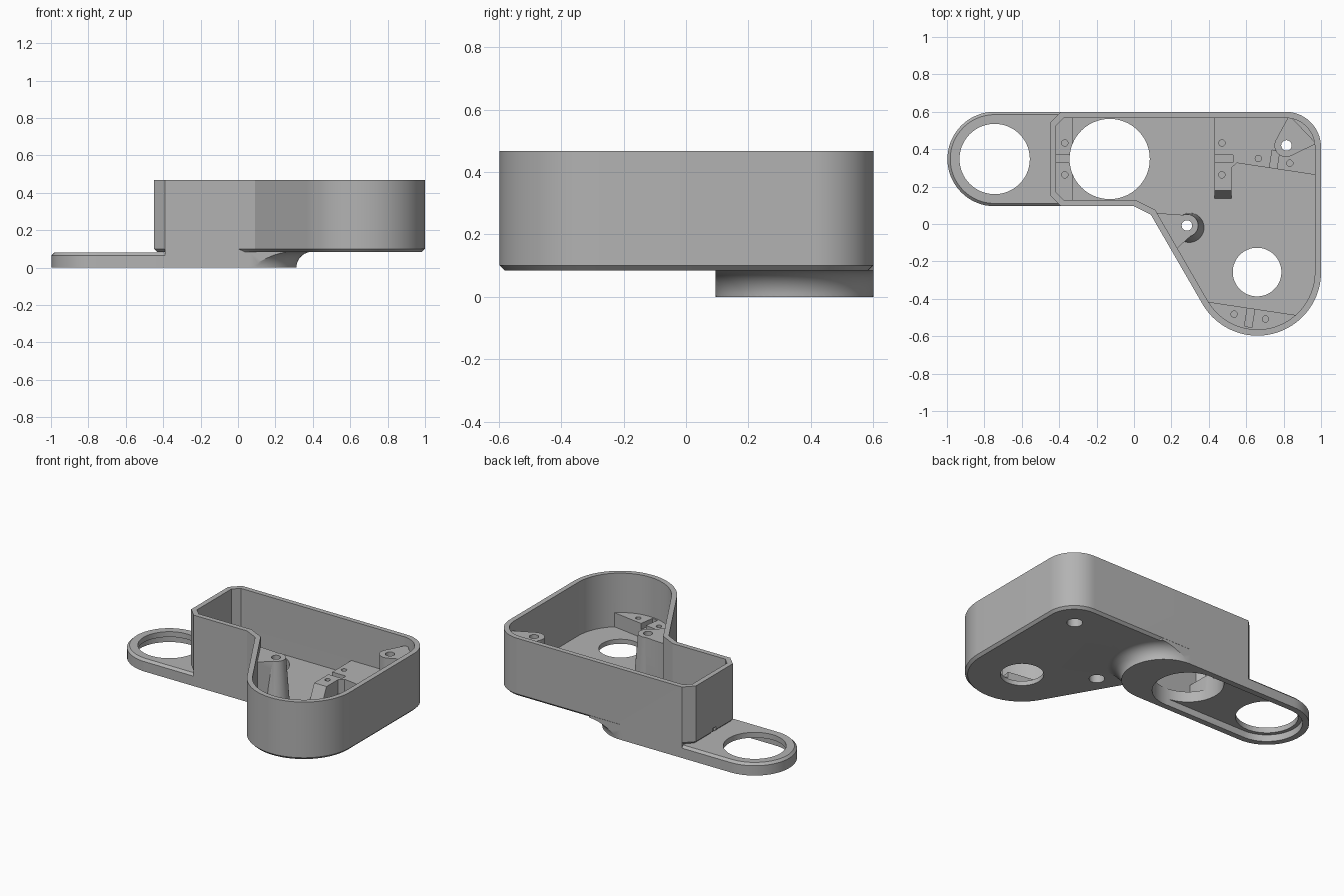
import bpy, bmesh
from math import sin, cos, pi, radians
from mathutils import Vector, Matrix
from mathutils.geometry import convex_hull_2d

if "Cube" in bpy.data.objects:
    bpy.data.objects.remove(bpy.data.objects["Cube"])

grey = bpy.data.materials.new("grey_plastic")
grey.use_nodes = True
grey.diffuse_color = (0.45, 0.45, 0.45, 1)
grey.node_tree.nodes["Principled BSDF"].inputs["Base Color"].default_value = grey.diffuse_color


def arc(cx, cy, r, a0, a1, n):
    return [(cx + r * cos(radians(a0 + (a1 - a0) * i / n)),
             cy + r * sin(radians(a0 + (a1 - a0) * i / n))) for i in range(n + 1)]


def circle(cx, cy, r, n=48):
    return arc(cx, cy, r, 0, 360, n)[:-1]


def stadium(x0, x1, cy, r):
    return arc(x1, cy, r, -90, 90, 32) + arc(x0, cy, r, 90, 270, 32)


def rect(x0, x1, y0, y1):
    return [(x0, y0), (x1, y0), (x1, y1), (x0, y1)]


def hull(pts):
    return [pts[i] for i in convex_hull_2d(pts)]


def inset(pts, d):
    """Move a counter-clockwise outline inwards by d."""
    out = []
    for i, p in enumerate(pts):
        p = Vector(p)
        e0 = (p - Vector(pts[i - 1])).normalized()
        e1 = (Vector(pts[(i + 1) % len(pts)]) - p).normalized()
        n0, n1 = Vector((-e0.y, e0.x)), Vector((-e1.y, e1.x))
        out.append(tuple(p + (n0 + n1) * d / (1 + n0.dot(n1))))
    return out


def loft(name, *sections):
    """Closed solid through (z, outline) sections."""
    bm = bmesh.new()
    rings = [[bm.verts.new((x, y, z)) for x, y in pts] for z, pts in sections]
    for a, b in zip(rings, rings[1:]):
        for i in range(len(a)):
            j = (i + 1) % len(a)
            bm.faces.new((a[i], a[j], b[j], b[i]))
    bm.faces.new(rings[0][::-1])
    bm.faces.new(rings[-1])
    bmesh.ops.recalc_face_normals(bm, faces=bm.faces)
    me = bpy.data.meshes.new(name)
    bm.to_mesh(me)
    bm.free()
    ob = bpy.data.objects.new(name, me)
    bpy.context.collection.objects.link(ob)
    me.materials.append(grey)
    return ob


def prism(name, pts, z0, z1):
    return loft(name, (z0, pts), (z1, pts))


def combine(ob, other, op):
    bpy.context.view_layer.objects.active = ob
    mod = ob.modifiers.new(op, "BOOLEAN")
    mod.operation, mod.solver, mod.object = op, "EXACT", other
    bpy.ops.object.modifier_apply(modifier=mod.name)
    bpy.data.objects.remove(other)


# Housing shell with a chamfered lower edge
CY, R = 0.3475, 0.2525
TOP, FLOOR, BASE = 0.468, 0.115, 0.085
outline = ([(-0.45, 0.54), (-0.45, 0.155), (-0.39, 0.095), (0.0, 0.095), (0.09, 0.05)]
           + arc(0.66, -0.257, 0.34, 210, 360, 40)
           + arc(0.81, 0.41, 0.19, 0, 90, 20) + [(-0.39, 0.6)])
inner = inset(outline, 0.033)
body = loft("motor_housing", (BASE, inset(outline, 0.016)), (BASE + 0.016, outline), (TOP, outline))
combine(body, prism("cavity", inner, FLOOR, 0.6), "DIFFERENCE")

# Idler arm below the housing, with the flared end blending into the base
arm_shape = stadium(-0.745, 0.06, CY, R)
arm = loft("arm", (0, arm_shape), (0.065, arm_shape), (0.08, inset(arm_shape, 0.015)))
combine(arm, prism("arm_root", rect(-0.39, 0.06, CY - R, CY + R), 0, 0.108), "UNION")
steps = [radians(9 * i) for i in range(11)]
flare = loft("flare", *[(BASE * sin(t), circle(0.06, CY, R + BASE * (1 - cos(t)), 72)) for t in steps],
             (0.1, circle(0.06, CY, R + BASE, 72)))
combine(flare, prism("flare_limit", rect(-0.2, 0.6, CY - R, CY + R), -0.1, 0.2), "INTERSECT")
combine(arm, flare, "UNION")
combine(body, arm, "UNION")

# Raised mounting platforms, trimmed to lie within the wall
PAD = 0.208


def platform_shape(y):
    return [(0.43, 0.7), (0.43, y), (0.52, y), (0.52, 0.3), (0.55, 0.326), (1.1, 0.243), (1.1, 0.7)]


platforms = [
    loft("side_platform", (0.1, platform_shape(0.13)), (PAD, platform_shape(0.18))),
    prism("end_platform", rect(-0.6, -0.33, 0, 0.7), 0.1, PAD),
    prism("front_platform", [(0.3, -0.402), (0.3, -0.7), (1.1, -0.7), (1.1, -0.522)], 0.1, PAD),
]
for p in platforms:
    combine(p, prism("trim", inset(outline, 0.018), 0, 0.5), "INTERSECT")
    combine(body, p, "UNION")

# Screw bosses webbed into the wall
BOSS = 0.41
web_a = [(0.1, 0.06), (0.22, -0.14)]
web_b = [(0.83, 0.582), (0.975, 0.43)]
combine(body, prism("front_boss_web", hull(circle(0.283, -0.008, 0.055) + web_a), 0.1, BOSS), "UNION")
combine(body, loft("front_boss", (0.1, circle(0.296, -0.02, 0.08)), (BOSS, circle(0.283, -0.008, 0.06))), "UNION")
combine(body, prism("corner_boss", hull(circle(0.813, 0.42, 0.062) + web_b), 0.1, BOSS), "UNION")

# Underside belt recess, shaft openings and screw holes
cuts = [prism("belt_recess", stadium(-0.745, -0.13, CY, 0.213), -0.1, 0.045)]
for x, y, r in [(-0.745, CY, 0.188), (-0.13, CY, 0.2145), (0.658, -0.257, 0.13)]:
    cuts.append(prism("opening", circle(x, y, r, 64), -0.2, 0.4))
for x, y in [(0.283, -0.008), (0.815, 0.42)]:
    cuts.append(prism("screw_hole", circle(x, y, 0.028, 24), -0.1, 0.6))
    cuts.append(prism("screw_recess", circle(x, y, 0.047, 32), -0.1, 0.2))
for x, y in [(0.47, 0.433), (0.47, 0.263), (0.665, 0.35), (0.833, 0.325),
             (0.535, -0.482), (0.703, -0.508), (-0.37, 0.433), (-0.37, 0.263)]:
    cuts.append(prism("pilot_hole", circle(x, y, 0.017, 16), 0.13, 0.3))

# Cable-tie slots across the platforms
for x, y, angle, length in [(0.475, 0.348, 90, 0.11), (0.75, 0.337, -9, 0.11),
                            (0.619, -0.495, -9, 0.11), (-0.37, 0.348, 90, 0.1)]:
    rot = Matrix.Rotation(radians(angle), 2)
    slot = [tuple(rot @ Vector(p) + Vector((x, y))) for p in rect(-0.02, 0.02, -length / 2, length / 2)]
    cuts.append(prism("slot", slot, PAD - 0.04, PAD + 0.05))
cuts.append(prism("wall_notch", rect(-0.5, -0.43, 0.33, 0.367), 0.08, 0.12))
for c in cuts:
    combine(body, c, "DIFFERENCE")

# Smooth curved walls, sharp edges
bpy.ops.object.select_all(action="DESELECT")
body.select_set(True)
bpy.context.view_layer.objects.active = body
bpy.ops.object.shade_smooth_by_angle(angle=radians(25))
